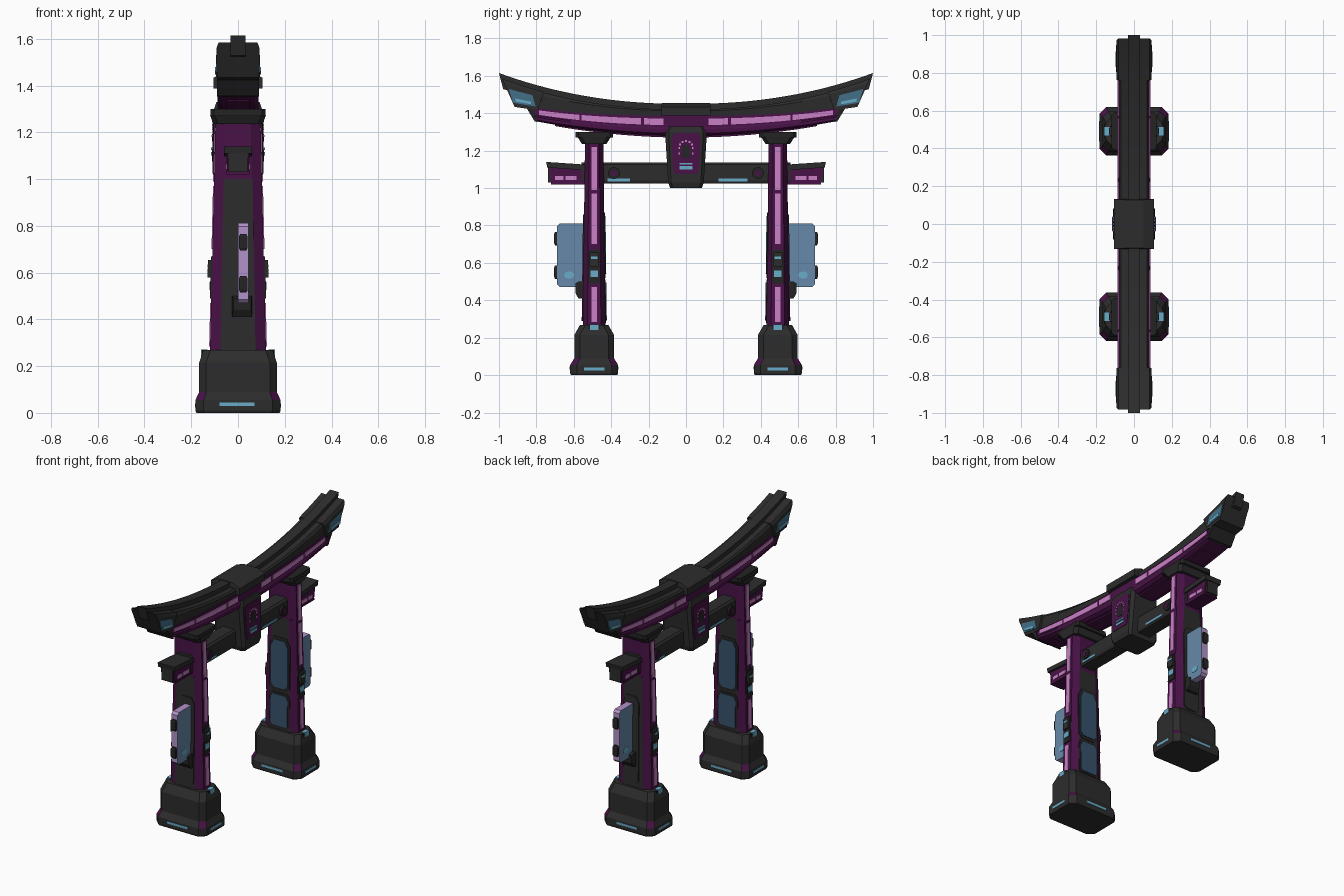
import bpy, bmesh, math

if "Cube" in bpy.data.objects:
    bpy.data.objects.remove(bpy.data.objects["Cube"])

def material(name, r, g, b):
    m = bpy.data.materials.new(name)
    lin = [((c / 255 + .055) / 1.055) ** 2.4 for c in (r, g, b)]
    m.diffuse_color = (*lin, 1)
    m.use_nodes = True
    m.node_tree.nodes["Principled BSDF"].inputs["Base Color"].default_value = m.diffuse_color
    return m

BLACK = material("charcoal metal", 44, 44, 45)
DARK = material("near black trim", 36, 36, 37)
PURPLE = material("deep purple", 72, 18, 70)
PINK = material("pink light", 200, 128, 196)
CYAN = material("cyan light", 105, 172, 200)
GLASS = material("blue screen", 103, 136, 168)
NAVY = material("dark blue window", 54, 82, 108)
LILAC = material("lilac edge", 178, 146, 200)
TEAL = material("teal panel", 66, 112, 136)

SYM = {"": [(1, 1)], "rot": [(1, 1), (-1, -1)], "x": [(1, 1), (-1, 1)],
       "y": [(1, 1), (1, -1)], "quad": [(1, 1), (-1, 1), (1, -1), (-1, -1)]}

def finish(bm, name, mats, rule):
    bmesh.ops.recalc_face_normals(bm, faces=bm.faces)
    bm.normal_update()
    if rule:
        for f in bm.faces:
            f.material_index = rule(f.normal, f.calc_center_median())
    me = bpy.data.meshes.new(name)
    bm.to_mesh(me)
    bm.free()
    for m in mats:
        me.materials.append(m)
    ob = bpy.data.objects.new(name, me)
    bpy.context.collection.objects.link(ob)
    return ob

def hull(name, pts, mats, sym="", rule=None):
    """Convex part through the points, repeated by symmetry."""
    mats = mats if isinstance(mats, list) else [mats]
    bm = bmesh.new()
    for sx, sy in SYM[sym]:
        vs = [bm.verts.new((p[0] * sx, p[1] * sy, p[2])) for p in pts]
        bmesh.ops.convex_hull(bm, input=vs)
    bmesh.ops.dissolve_limit(bm, angle_limit=.01, verts=bm.verts, edges=bm.edges)
    return finish(bm, name, mats, rule)

def box(x0, x1, y0, y1, z0, z1):
    return [(x, y, z) for x in (x0, x1) for y in (y0, y1) for z in (z0, z1)]

def octa(z, cy, hx, hy, cx, cyy=None):
    """Rectangle with cut corners, at height z."""
    cyy = cx if cyy is None else cyy
    return [(sx * a, cy + sy * b, z) for sx in (1, -1) for sy in (1, -1)
            for a, b in ((hx - cx, hy), (hx, hy - cyy))]

def sweep(name, prof, top, bot, y0, y1, mat, sym="", n=24):
    """Profile (x, u) run along y; u goes 0..1 from top curve to bottom curve."""
    bm = bmesh.new()
    for sx, sy in SYM[sym]:
        rings = []
        for i in range(n + 1):
            t = i / n
            ring = []
            for x, u in prof:
                y = y0(u) * (1 - t) + y1(u) * t
                ring.append(bm.verts.new((x * sx, y * sy, top(y) * (1 - u) + bot(y) * u)))
            rings.append(ring)
        k = len(prof)
        for a, b in zip(rings, rings[1:]):
            for j in range(k):
                bm.faces.new((a[j], a[(j + 1) % k], b[(j + 1) % k], b[j]))
        bm.faces.new(rings[0])
        bm.faces.new(rings[-1])
    return finish(bm, name, [mat], None)

def strip(x0, x1, u0, u1):
    return [(x0, u0), (x1, u0), (x1, u1), (x0, u1)]

PY = -.491                                    # pillar centre
def PX(z): return .12 - .024 * (z - .26)      # pillar half depth
def PH(z): return .061 - .012 * (z - .26)     # pillar half width

# Pillar bases: plinth, sloped collar, body, shoulder
plinth, body = (.182, .128, .035), (.166, .106, .03)
hull("base_plinth", octa(0, PY, .178, .124, .035) + octa(.01, PY, *plinth) + octa(.055, PY, *plinth), BLACK, "y")
hull("base_collar", octa(.055, PY, *plinth) + octa(.09, PY, *body), [BLACK, PURPLE], "y",
     lambda n, c: int(abs(n.x) > .2 and abs(n.y) > .2))
hull("base_body", octa(.085, PY, *body) + octa(.215, PY, *body), BLACK, "y")
hull("base_shoulder", octa(.215, PY, *body) + octa(.24, PY, .157, .082, .03)
     + octa(.268, PY, .148, .076, .03), BLACK, "y")
hull("base_side_light", box(.176, .184, PY - .055, PY + .055, .024, .04), CYAN, "quad")
hull("base_end_light", box(-.08, .07, PY - .131, PY - .12, .03, .045), CYAN, "y")
hull("base_inner_light", box(-.08, .07, PY + .12, PY + .131, .03, .045), CYAN, "y")
hull("base_purple_line", box(-.05, .05, PY - .09, PY - .078, .232, .24), PURPLE, "y")
hull("base_top_block", box(.12, .155, PY - .035, PY + .035, .23, .268), DARK, "quad")
hull("base_top_light", box(.13, .158, PY - .022, PY + .022, .242, .272), CYAN, "quad")

# Pillars: purple front and back with charcoal flanks
def pillar(z0, z1):
    return octa(z0, PY, PX(z0), PH(z0), .045, .025) + octa(z1, PY, PX(z1), PH(z1), .04, .022)
hull("pillar", pillar(.26, 1.0), [PURPLE, BLACK], "y", lambda n, c: int(abs(n.y) > .95))
hull("pillar_top", pillar(1.0, 1.27), PURPLE, "y")

def front_plate(name, z0, z1, hy, d, mat):
    hull(name, [(PX(z) + e, PY + s * hy, z) for z in (z0, z1) for s in (1, -1) for e in (-.005, d)],
         mat, "quad")
for z0, z1 in ((.285, .47), (.70, .97), (.99, 1.22)):
    front_plate("pillar_light", z0, z1, .015, .004, PINK)
front_plate("pillar_clamp", .49, .67, .03, .006, DARK)
front_plate("clamp_block", .58, .655, .024, .018, BLACK)
front_plate("clamp_light", .525, .56, .02, .009, CYAN)
front_plate("clamp_small_light", .622, .634, .018, .02, CYAN)
front_plate("collar_light", 1.238, 1.25, .03, .005, CYAN)

# Windows on the inner pillar faces
def flank(name, outline, d, mat, s=1):
    hull(name, [(x, PY + s * (PH(z) + e), z) for x, z in outline for e in (-.006, d)], mat, "y")
def panel(hx, z0, z1, c):
    return [(s * a, b) for s in (1, -1) for a, b in
            ((hx, z0 + c), (hx - c, z0), (hx, z1 - 2 * c), (hx - c, z1))]
flank("upper_window_frame", panel(.073, .52, .87, .025), .003, DARK)
flank("upper_window", panel(.06, .54, .85, .022), .007, NAVY)
flank("lower_window_frame", panel(.073, .28, .51, .015), .003, DARK)
flank("lower_window", panel(.06, .292, .495, .012), .007, NAVY)

# Side screens with mounts
flank("screen_backplate", [(x + .012, z) for x, z in panel(.055, .29, .86, .02)], .006, BLACK, -1)
hull("screen_mount", box(-.025, .06, -.575, -.54, .41, .50)
     + box(-.02, .055, -.592, -.54, .44, .49), DARK, "y")
hull("screen_arm", box(.005, .04, -.558, -.53, .47, .80), BLACK, "y")
hull("side_screen", [(x, y, z) for x in (.0, .045) for y, z in
     ((-.545, .47), (-.545, .812), (-.675, .812), (-.69, .797), (-.69, .485), (-.675, .47))],
     [LILAC, GLASS], "y", lambda n, c: int(abs(n.x) > .9))
hull("screen_patch", [(x, -.625 + .028 * math.cos(a), .535 + .02 * math.sin(a)) for x in (-.002, .047)
     for a in [i * math.pi / 4 for i in range(8)]], CYAN, "y")
for z in (.55, .73):
    hull("screen_knob", box(.004, .041, -.705, -.672, z - .025, z + .025)
         + box(.01, .035, -.7, -.675, z - .036, z + .036), DARK, "y")

# Pillar capitals
hull("capital", octa(1.235, PY, .105, .065, .02) + octa(1.275, PY, .12, .09, .02), BLACK, "y")
hull("capital_slab", octa(1.27, PY, .118, .1, .015) + octa(1.3, PY, .118, .1, .015), DARK, "y")

# Curved top rail
def ridge(y): return 1.45 + .165 * abs(y) ** 2.2
def shelf(y): return ridge(y) - .03
def eave(y): return ridge(y) - .068 - .092 * y * y
def under(y): return 1.28 + .12 * y * y
def ends(top, bottom): return lambda u: top * (1 - u) + bottom * u
def neg(f): return lambda u: -f(u)
e = ends(1, .955)
sweep("roof_ridge", strip(-.032, .032, 0, .5), ridge, eave, neg(e), e, BLACK, n=40)
e = ends(.97, .915)
sweep("roof_rail", [(-.068, 0), (.068, 0), (.077, .2), (.074, 1), (-.074, 1), (-.077, .2)],
      shelf, eave, neg(e), e, BLACK, n=40)
sweep("roof_end_sheath", [(-.083, -.05), (.083, -.05), (.092, .12), (.09, 1.06), (-.09, 1.06), (-.092, .12)],
      shelf, eave, ends(.76, .79), ends(.98, .92), BLACK, "y", 8)
sweep("roof_end_panel", strip(.085, .095, .3, .88), shelf, eave, ends(.83, .80), ends(.96, .92),
      TEAL, "quad", 6)
sweep("roof_end_light", strip(.09, .098, .66, .8), shelf, eave, ends(.83, .83), ends(.92, .91),
      CYAN, "quad", 4)

# Purple beam under the rail, with light strips
e = ends(.85, .80)
sweep("lower_beam", [(-.082, -.05), (.082, -.05), (.082, .55), (.088, .66), (.088, .88), (.07, 1),
      (-.07, 1), (-.088, .88), (-.088, .66), (-.082, .55)], eave, under, neg(e), e, PURPLE, n=40)
for a, b in ((.12, .225), (.24, .56), (.57, .785)):
    sweep("beam_light", strip(.078, .087, .1, .45), eave, under, ends(a, a), ends(b, b), PINK, "quad", 8)
sweep("beam_end_cap", strip(-.09, .09, .1, 1.03), eave, under, ends(.82, .795), ends(.855, .81), DARK, "y", 2)
sweep("beam_lip", strip(-.05, .05, .95, 1.1), eave, under, ends(-.7, -.7), ends(.7, .7), PURPLE, n=24)

# Centre saddle and keystone
hull("centre_saddle", box(-.105, .105, -.132, .132, 1.388, 1.432), BLACK)
hull("saddle_top", box(-.105, .105, -.132, .132, 1.43, 1.434) + box(-.05, .05, -.128, .128, 1.43, 1.456), BLACK)
hull("keystone", octa(1.0, 0, .1, .085, .015) + octa(1.03, 0, .11, .095, .015)
     + octa(1.3, 0, .102, .112, .02) + octa(1.33, 0, .092, .1, .02), BLACK)
def kx(z): return .11 - .0296 * (z - 1.03)
def key_plate(name, outline, d, mat):
    hull(name, [(kx(z) + o, y, z) for y, z in outline for o in (-.004, d)], mat, "x")
key_plate("keystone_panel", [(s * y, z) for s in (1, -1) for y, z in
          ((.06, 1.075), (.07, 1.11), (.08, 1.27), (.06, 1.295))], .003, PURPLE)
key_plate("keystone_core", [(s * y, z) for s in (1, -1) for y, z in
          ((.022, 1.16), (.022, 1.21), (.013, 1.23))], .005, DARK)
arch = [(.036 * math.cos(math.pi * i / 6), 1.215 + .036 * math.sin(math.pi * i / 6)) for i in range(7)]
for y, z in arch + [(.036, 1.185), (-.036, 1.185)]:
    key_plate("keystone_arch_light", [(y + s * .005, z + t * .005) for s in (1, -1) for t in (1, -1)], .007, PINK)
for z0, z1 in ((1.1, 1.117), (1.125, 1.135)):
    key_plate("keystone_light", [(s * .036, z) for s in (1, -1) for z in (z0, z1)], .008, CYAN)

# Tie beam between and beyond the pillars
hull("tie_beam", [(s * a, y, z) for s in (1, -1) for y in (-.56, .56)
     for a, z in ((.045, 1.025), (.052, 1.04), (.052, 1.125), (.04, 1.138))], BLACK)
hull("tie_beam_light_a", box(.045, .055, -.42, -.3, 1.036, 1.05), CYAN, "rot")
hull("tie_beam_light_b", box(.045, .055, .175, .33, 1.036, 1.05), CYAN, "rot")
for r, x, m in ((.032, .064, DARK), (.016, .068, PURPLE)):
    hull("tie_bolt", [(d, -.385 + r * math.cos(i * math.pi / 6), 1.08 + r * math.sin(i * math.pi / 6))
         for d in (.04, x) for i in range(12)], m, "quad")
hull("tie_end", [(s * .048, y, z) for s in (1, -1) for y, z in
     ((-.53, 1.03), (-.72, 1.025), (-.735, 1.12), (-.53, 1.11))], PURPLE, "y")
hull("tie_end_roof", [(s * .06, y, z) for s in (1, -1) for y, z in
     ((-.53, 1.095), (-.742, 1.11), (-.748, 1.14), (-.53, 1.125))], BLACK, "y")
hull("tie_end_foot", box(-.05, .05, -.722, -.53, 1.02, 1.03), PURPLE, "y")
for a, b in ((-.7, -.655), (-.645, -.585)):
    hull("tie_end_light", box(.045, .052, a, b, 1.042, 1.064), PINK, "quad")
hull("tie_end_tip", box(-.04, .04, -.737, -.72, 1.03, 1.11), BLACK, "y")
